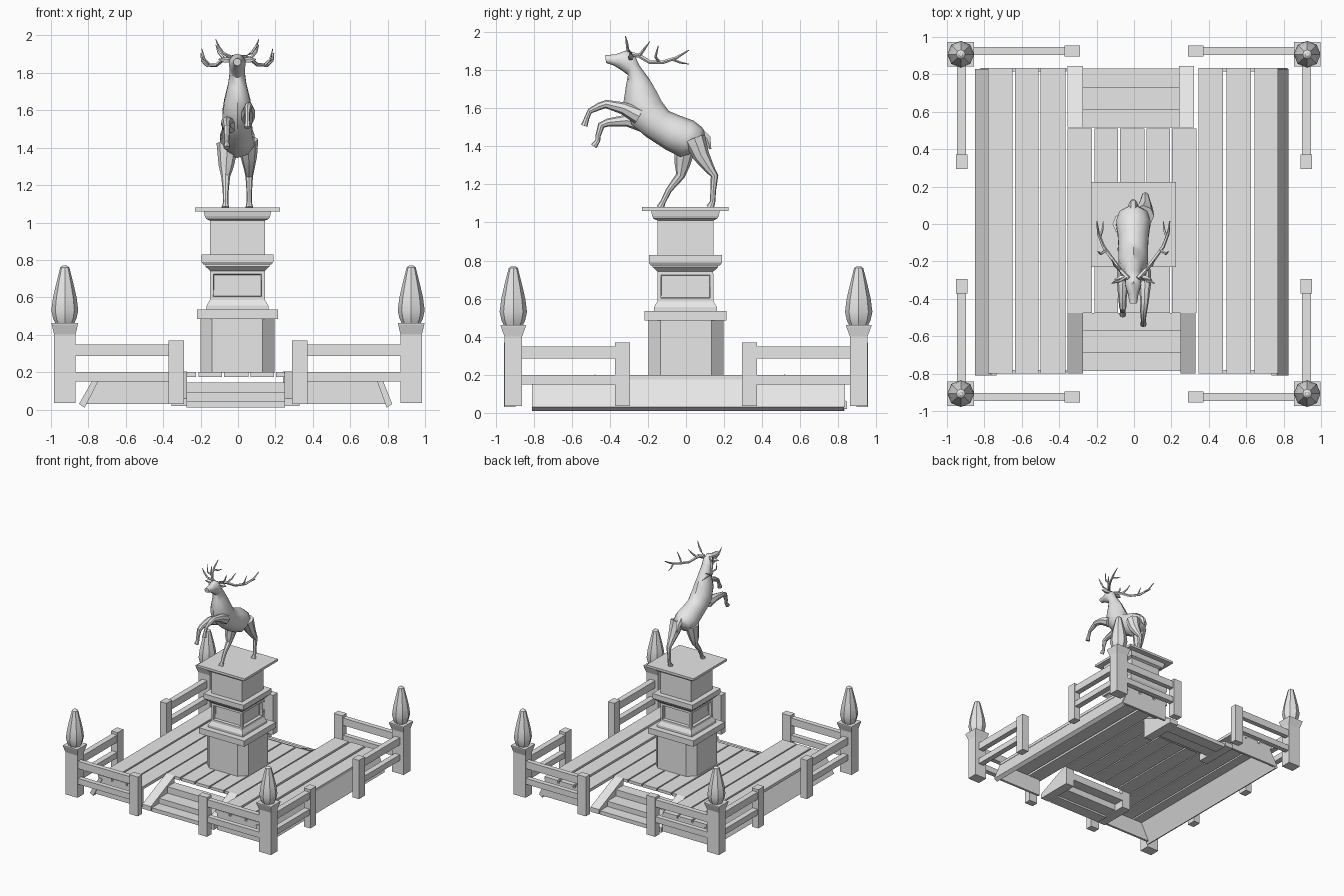
import bpy, bmesh, math
from mathutils import Vector

if "Cube" in bpy.data.objects:
    bpy.data.objects.remove(bpy.data.objects["Cube"])

stone = bpy.data.materials.new("light_grey")
stone.diffuse_color = (0.8, 0.8, 0.8, 1)
stone.use_nodes = True
stone.node_tree.nodes["Principled BSDF"].inputs["Base Color"].default_value = stone.diffuse_color


def finish(name, bm, smooth=None):
    bmesh.ops.recalc_face_normals(bm, faces=bm.faces)
    me = bpy.data.meshes.new(name)
    bm.to_mesh(me)
    bm.free()
    ob = bpy.data.objects.new(name, me)
    bpy.context.collection.objects.link(ob)
    me.materials.append(stone)
    if smooth:
        bpy.ops.object.select_all(action='DESELECT')
        ob.select_set(True)
        bpy.context.view_layer.objects.active = ob
        bpy.ops.object.shade_smooth_by_angle(angle=math.radians(smooth))
    return ob


def add_rings(bm, rings):
    """Skin a list of equal-length point rings and cap both ends."""
    vs = [[bm.verts.new(p) for p in r] for r in rings]
    n = len(vs[0])
    for a, b in zip(vs, vs[1:]):
        for i in range(n):
            bm.faces.new((a[i], a[(i + 1) % n], b[(i + 1) % n], b[i]))
    bm.faces.new(vs[0][::-1])
    bm.faces.new(vs[-1])


def add_box(bm, x0, x1, y0, y1, z0, z1):
    add_rings(bm, [[(x0, y0, z), (x1, y0, z), (x1, y1, z), (x0, y1, z)] for z in (z0, z1)])


def box(name, *b):
    bm = bmesh.new()
    add_box(bm, *b)
    return finish(name, bm)


def square_stack(bm, cx, cy, levels):
    """levels: (half x, half y, z) from bottom to top"""
    add_rings(bm, [[(cx + sx * hx, cy + sy * hy, z) for sx, sy in ((-1, -1), (1, -1), (1, 1), (-1, 1))]
                   for hx, hy, z in levels])


def tube(bm, pts, sides=6):
    """pts: (x, y, z, radius) along a limb"""
    ps = [Vector(p[:3]) for p in pts]
    rings = []
    for i, p in enumerate(ps):
        t = (ps[min(i + 1, len(ps) - 1)] - ps[max(i - 1, 0)]).normalized()
        ref = Vector((1, 0, 0)) if abs(t.x) < 0.8 else Vector((0, 0, 1))
        u = (ref - t * ref.dot(t)).normalized()
        v = t.cross(u)
        rings.append([p + pts[i][3] * (u * math.cos(a) + v * math.sin(a))
                      for a in (2 * math.pi * k / sides for k in range(sides))])
    add_rings(bm, rings)


# ---- deck planks
planks = [(-.78, -.65, 0), (-.635, -.51, 0), (-.50, -.365, 0),
          (.345, .475, 0), (.495, .625, 0), (.645, .77, 0),
          (-.355, -.225, 1), (-.212, -.085, 1), (-.075, .057, 1), (.068, .192, 1), (.203, .335, 1)]
bm = bmesh.new()
for x0, x1, mid in planks:
    y0, y1 = (-.475, .51) if mid else (-.80, .835)
    add_box(bm, x0, x1, y0, y1, .175, .2)
finish("deck_planks", bm)

# ---- sloping side skirts and upright end skirts
for s, name, out in ((-1, "left", .85), (1, "right", .825)):
    prof = [(.765, .18), (out, .03), (out - .03, .01), (.735, .175)]
    bm = bmesh.new()
    add_rings(bm, [[(s * x, y, z) for x, z in prof] for y in (-.81, .83)])
    finish(name + "_skirt", bm)
    for y, end in ((-.80, "front"), (.815, "back")):
        bm = bmesh.new()
        face = [(.36, .03), (.82, .03), (.76, .178), (.36, .178)]
        add_rings(bm, [[(s * x, yy, z) for x, z in face] for yy in (y, y + .02)])
        finish(f"{end}_{name}_skirt", bm)

# ---- stairs, front and back
for s, name, x0, x1, yin, yout in ((-1, "front", -.355, .33, .475, .8), (1, "back", -.355, .322, .515, .845)):
    for cx in (x0, x1 - .082):
        prof = [(yin, .203), (yin, .02), (yout, .02), (yout, .06)]
        bm = bmesh.new()
        add_rings(bm, [[(x, s * y, z) for y, z in prof] for x in (cx, cx + .082)])
        finish(name + "_stair_cheek", bm)
    bm = bmesh.new()
    for i, (f0, f1, top) in enumerate(((0, .3, .145), (.28, .66, .09), (.64, .96, .045))):
        d = yout - yin
        ya, yb = sorted((s * (yin + d * f0), s * (yin + d * f1)))
        add_box(bm, x0 + .08, x1 - .08, ya, yb, max(.012, top - .062), top)
    finish(name + "_steps", bm)

# ---- fence: corner posts, finials, short posts and rails
for sx in (-1, 1):
    for sy in (-1, 1):
        cx, cy = sx * .926, sy * .907
        bm = bmesh.new()
        square_stack(bm, cx, cy, [(.057, .046, .035), (.057, .046, .40), (.07, .066, .455), (.07, .066, .462)])
        finish("corner_post", bm)
        bm = bmesh.new()
        tube(bm, [(cx, cy, z, r) for z, r in
                  ((.46, .05), (.485, .062), (.53, .072), (.60, .063), (.67, .047), (.73, .032), (.76, .024), (.77, .01))], 8)
        finish("post_finial", bm, 35)
        yr = sy * .925
        bm = bmesh.new()
        xa, xb = sorted((sx * .29, sx * .372))
        add_box(bm, xa, xb, yr - .03, yr + .03, .03, .37)
        ya, yb = sorted((sy * .293, sy * .372))
        add_box(bm, sx * .922 - .031, sx * .922 + .031, ya, yb, .035, .37)
        finish("short_posts", bm)
        bm = bmesh.new()
        for z0, z1 in ((.15, .2), (.285, .348)):
            xa, xb = sorted((sx * .36, sx * .88))
            add_box(bm, xa, xb, yr - .021, yr + .021, z0, z1)
            ya, yb = sorted((sy * .36, sy * .87))
            add_box(bm, sx * .922 - .024, sx * .922 + .024, ya, yb, z0, z1)
        finish("fence_rails", bm)

# ---- pedestal: chamfered base, then stacked mouldings
bm = bmesh.new()
h, c = .198, .135
corner = [(h, -c), (h, c), (c, h), (-c, h), (-h, c), (-h, -c), (-c, -h), (c, -h)]
add_rings(bm, [[(x - .003, y, z) for x, y in corner] for z in (.195, .49)])
finish("pedestal_base", bm)


def stack(name, *levels):
    bm = bmesh.new()
    square_stack(bm, -.003, -.003, [(w, w, z) for w, z in levels])
    return finish(name, bm)


stack("pedestal_slab", (.216, .485), (.216, .535))
bm = bmesh.new()
square_stack(bm, -.003, -.003, [(w, w, z) for w, z in
             ((.165, .53), (.165, .555), (.148, .585), (.146, .742), (.172, .765), (.172, .78))])
panels = [f for f in bm.faces if abs(f.normal.z) < .3 and abs(f.calc_center_median().z - .66) < .03]
bmesh.ops.recalc_face_normals(bm, faces=bm.faces)
bmesh.ops.inset_individual(bm, faces=panels, thickness=.026)
bmesh.ops.inset_individual(bm, faces=panels, thickness=.004, depth=-.025)
finish("pedestal_panel_block", bm)
stack("pedestal_ledge", (.182, .775), (.192, .79), (.192, .828))
stack("pedestal_upper_block", (.147, .825), (.147, 1.01), (.168, 1.02), (.175, 1.035), (.18, 1.06))
stack("pedestal_top_plate", (.227, 1.06), (.227, 1.08))

# ---- stag body: (top y, z, bottom y, z, half width) from rump to nose
body = [(.098, 1.475, .085, 1.42, .03), (.085, 1.50, .04, 1.365, .078), (.04, 1.535, -.03, 1.345, .097),
        (-.03, 1.56, -.11, 1.385, .085), (-.09, 1.585, -.21, 1.45, .083), (-.13, 1.64, -.285, 1.515, .084),
        (-.155, 1.69, -.33, 1.62, .072), (-.19, 1.75, -.315, 1.72, .052), (-.245, 1.825, -.305, 1.775, .042),
        (-.27, 1.88, -.31, 1.778, .043), (-.315, 1.903, -.34, 1.80, .045), (-.37, 1.883, -.38, 1.825, .029),
        (-.425, 1.878, -.42, 1.838, .021)]
X = -.004
bm = bmesh.new()
rings = []
for ty, tz, by, bz, w in body:
    m, d = Vector((X, (ty + by) / 2, (tz + bz) / 2)), Vector((0, (ty - by) / 2, (tz - bz) / 2))
    rings.append([m + d * math.cos(a) + Vector((w * math.sin(a), 0, 0))
                  for a in (2 * math.pi * k / 10 for k in range(10))])
add_rings(bm, rings)
finish("stag_body", bm, 40)

# ---- stag legs: (x, y, z, radius)
legs = {
    "left_hind_leg": [(-.055, .0, 1.42, .06), (-.063, -.02, 1.30, .04), (-.066, -.03, 1.245, .024),
                      (-.066, -.09, 1.17, .016), (-.066, -.122, 1.105, .014), (-.068, -.135, 1.078, .021)],
    "right_hind_leg": [(.05, .045, 1.44, .058), (.058, .08, 1.35, .044), (.06, .125, 1.28, .027),
                       (.06, .15, 1.245, .02), (.06, .143, 1.17, .015), (.06, .14, 1.11, .014), (.06, .126, 1.078, .021)],
    "right_foreleg": [(.045, -.25, 1.56, .045), (.058, -.33, 1.60, .032), (.056, -.42, 1.622, .022),
                      (.052, -.455, 1.61, .02), (.05, -.505, 1.585, .014), (.05, -.52, 1.55, .013), (.05, -.535, 1.508, .018)],
    "left_foreleg": [(-.045, -.23, 1.52, .045), (-.06, -.31, 1.535, .032), (-.062, -.41, 1.525, .021),
                     (-.06, -.445, 1.51, .019), (-.06, -.462, 1.455, .014), (-.06, -.463, 1.43, .013), (-.06, -.485, 1.40, .018)],
}
for name, pts in legs.items():
    bm = bmesh.new()
    tube(bm, pts, 8)
    finish("stag_" + name, bm, 40)
bm = bmesh.new()
tube(bm, [(X, .07, 1.48, .025), (X, .11, 1.44, .024), (X, .128, 1.385, .006)])
finish("stag_tail", bm, 40)

# ---- ears and antlers, mirrored
antler = [
    [(.025, -.29, 1.885, .012), (.07, -.245, 1.875, .011), (.11, -.19, 1.842, .01),
     (.16, -.12, 1.842, .01), (.187, -.05, 1.865, .008), (.195, .015, 1.905, .003)],
    [(.035, -.285, 1.885, .009), (.075, -.305, 1.905, .008), (.10, -.31, 1.94, .007), (.115, -.318, 1.98, .002)],
    [(.07, -.245, 1.875, .009), (.10, -.22, 1.91, .007), (.115, -.19, 1.95, .002)],
    [(.145, -.14, 1.842, .008), (.175, -.16, 1.87, .007), (.19, -.145, 1.93, .002)],
    [(.18, -.075, 1.858, .008), (.165, -.03, 1.84, .006), (.16, .015, 1.832, .002)],
]
for s, name in ((-1, "left"), (1, "right")):
    bm = bmesh.new()
    for pts in antler:
        tube(bm, [(X + s * x, y, z, r) for x, y, z, r in pts], 5)
    finish(name + "_antler", bm, 40)
    bm = bmesh.new()
    tube(bm, [(X + s * .03, -.285, 1.865, .01), (X + s * .065, -.29, 1.868, .017), (X + s * .10, -.298, 1.872, .003)], 5)
    finish(name + "_ear", bm, 40)
